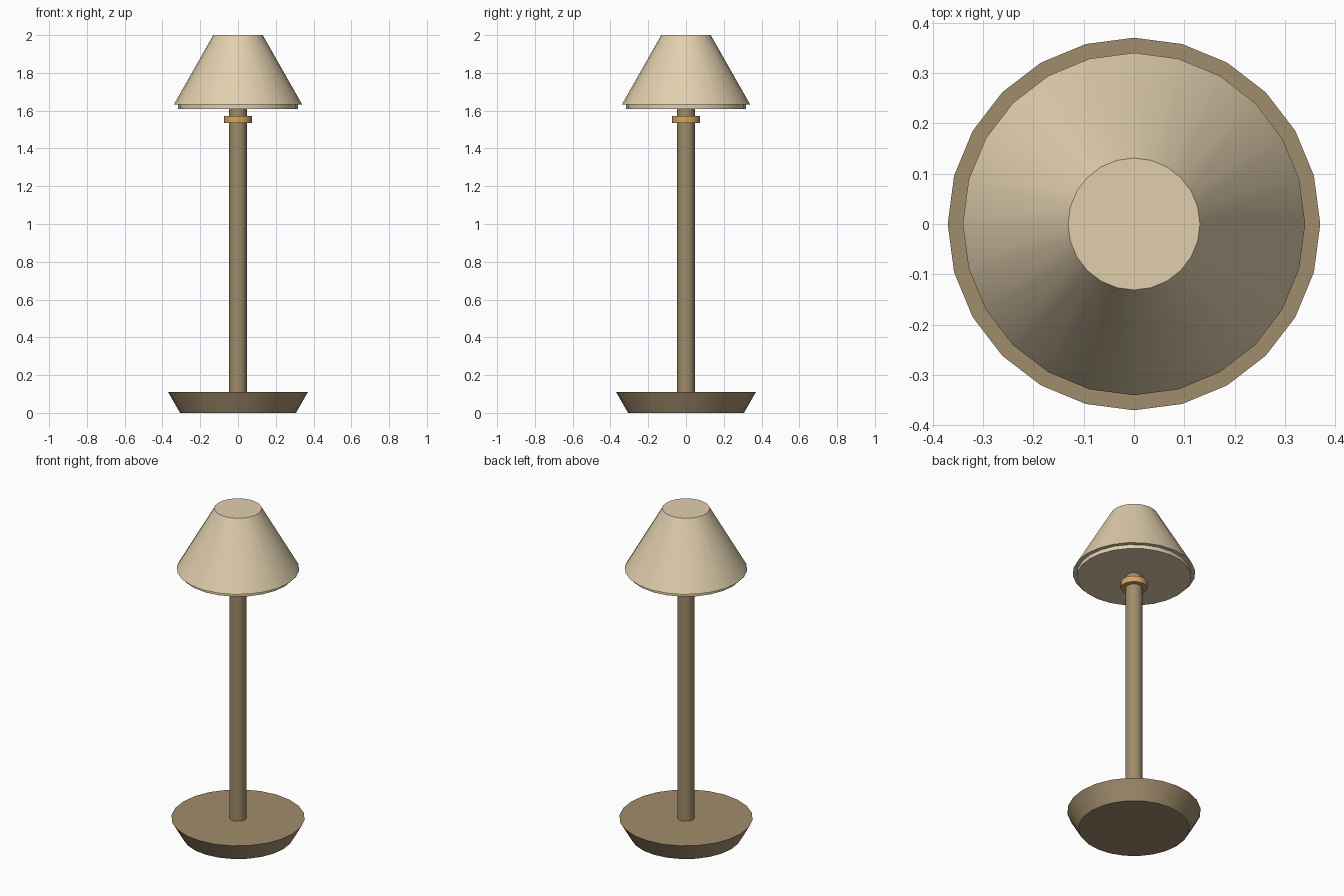
import bpy

if "Cube" in bpy.data.objects:
    bpy.data.objects.remove(bpy.data.objects["Cube"])


def material(name, rgb):
    """Flat colour from 0-255 sRGB, stored as linear."""
    lin = [(c / 255 / 12.92) if c / 255 <= 0.04045 else ((c / 255 + 0.055) / 1.055) ** 2.4 for c in rgb]
    m = bpy.data.materials.new(name)
    m.diffuse_color = (*lin, 1.0)
    m.use_nodes = True
    m.node_tree.nodes["Principled BSDF"].inputs["Base Color"].default_value = m.diffuse_color
    return m


def frustum(name, z0, z1, r0, r1, mat, sides=24):
    """Closed round part from height z0 (radius r0) to z1 (radius r1)."""
    bpy.ops.mesh.primitive_cone_add(vertices=sides, radius1=r0, radius2=r1,
                                    depth=z1 - z0, location=(0, 0, (z0 + z1) / 2))
    ob = bpy.context.object
    ob.name = name
    ob.data.materials.append(mat)
    bpy.ops.object.shade_smooth_by_angle(angle=0.55)
    return ob


brown = material("taupe brown", (160, 140, 107))
cream = material("cream", (225, 207, 174))
brass = material("brass", (212, 166, 100))

# Flared foot and pole
frustum("base", 0.0, 0.11, 0.307, 0.37, brown)
frustum("pole", 0.10, 1.62, 0.047, 0.047, brown)

# Brass collar below the shade
frustum("collar", 1.536, 1.573, 0.074, 0.074, brass)

# Tapered shade with a recessed disc under it
frustum("shade", 1.632, 2.0, 0.34, 0.131, cream)
frustum("diffuser_disc", 1.608, 1.64, 0.317, 0.317, cream)
